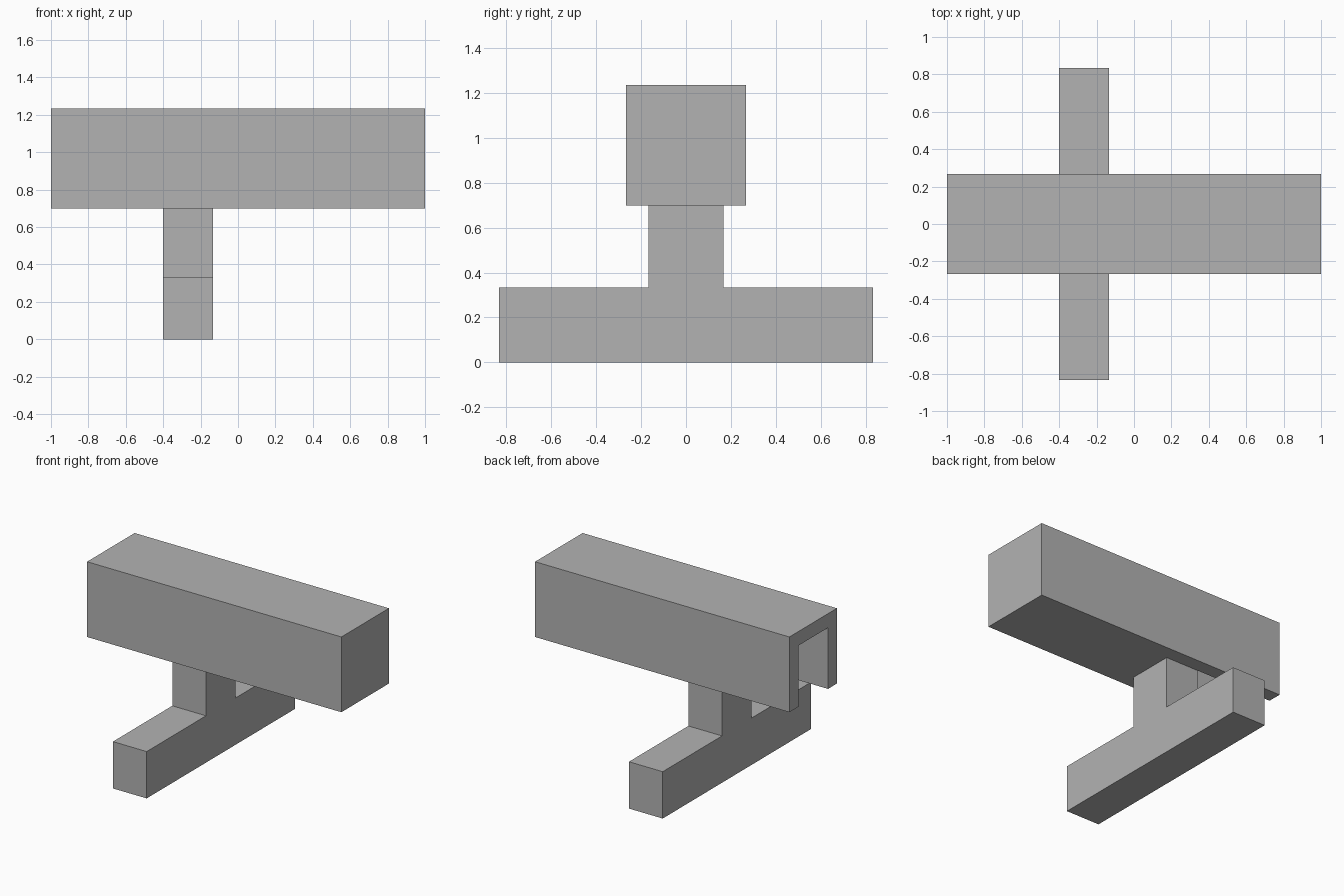
import bpy
import bmesh
from mathutils import Vector

cube = bpy.data.objects.get("Cube")
if cube:
    bpy.data.objects.remove(cube, do_unlink=True)

# Single matte grey
grey = bpy.data.materials.new("mid_grey")
grey.use_nodes = True
colour = (0.45, 0.45, 0.45, 1)
grey.diffuse_color = colour
grey.node_tree.nodes["Principled BSDF"].inputs["Base Color"].default_value = colour


def prism(name, profile, x0, x1):
    """Extrude a (y, z) outline along x."""
    bm = bmesh.new()
    face = bm.faces.new([bm.verts.new((x0, y, z)) for y, z in profile])
    moved = bmesh.ops.extrude_face_region(bm, geom=[face])["geom"]
    verts = [v for v in moved if isinstance(v, bmesh.types.BMVert)]
    bmesh.ops.translate(bm, vec=Vector((x1 - x0, 0, 0)), verts=verts)
    bmesh.ops.recalc_face_normals(bm, faces=bm.faces)
    mesh = bpy.data.meshes.new(name)
    bm.to_mesh(mesh)
    bm.free()
    mesh.materials.append(grey)
    obj = bpy.data.objects.new(name, mesh)
    bpy.context.collection.objects.link(obj)
    return obj


def rect(half, z0, z1):
    return [(-half, z0), (half, z0), (half, z1), (-half, z1)]


foot_half, post_half, beam_half = 0.833, 0.167, 0.267
foot_top, beam_bottom, beam_top = 0.333, 0.70, 1.235
stand_back, stand_front = -0.40, -0.135

# Inverted T stand: long foot with a central post
right_side = [(foot_half, 0), (foot_half, foot_top),
              (post_half, foot_top), (post_half, beam_bottom)]
outline = right_side + [(-y, z) for y, z in reversed(right_side)]
prism("stand", outline, stand_back, stand_front)

# Beam with a channel open at its end and underside, running up to the post
beam = prism("beam", rect(beam_half, beam_bottom, beam_top), -1, 1)
cutter = prism("channel_cutter", rect(post_half, beam_bottom - 0.1, beam_top - 0.1),
               -1.1, stand_back)
cutter.hide_render = True
cut = beam.modifiers.new("channel", "BOOLEAN")
cut.operation = "DIFFERENCE"
cut.solver = "EXACT"
cut.object = cutter
bpy.context.view_layer.objects.active = beam
bpy.ops.object.modifier_apply(modifier=cut.name)
bpy.data.objects.remove(cutter, do_unlink=True)
